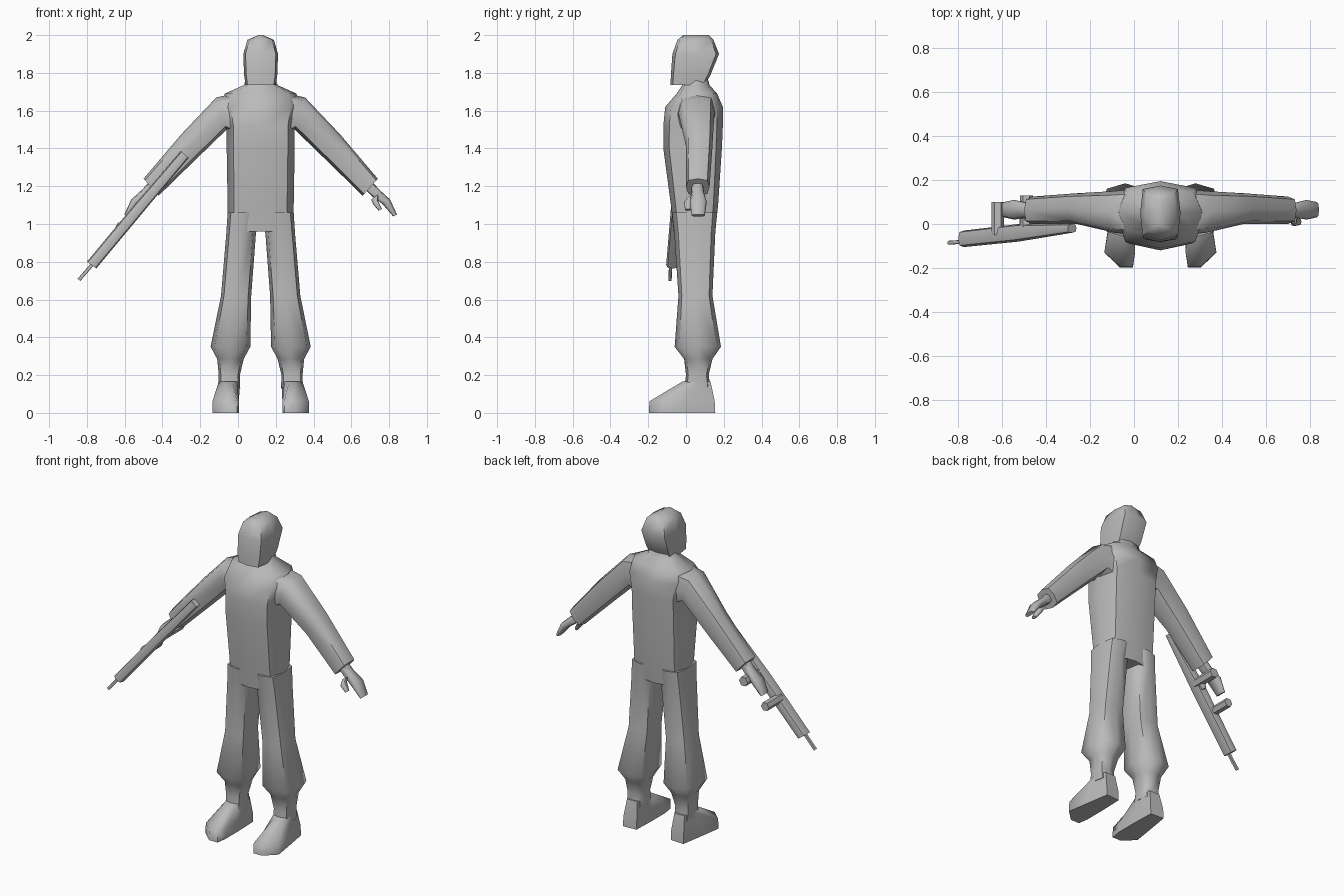
import bpy, bmesh, math
from mathutils import Vector

CX = 0.12  # body centre line; the gun pushes the body off x = 0
grey = bpy.data.materials.new("plain grey")
grey.diffuse_color = (0.5, 0.5, 0.5, 1)


def ring(a, b, y0, y1, k=0.8, n=8):
    """Cross-section whose ends are the (x, z) points a and b, spanning y0..y1."""
    a, b = Vector((a[0], 0, a[1])), Vector((b[0], 0, b[1]))
    mid, u = (a + b) / 2 + Vector((0, (y0 + y1) / 2, 0)), (a - b) / 2
    v = Vector((0, (y1 - y0) / 2, 0))
    pts = []
    for i in range(n):
        t = 2 * math.pi * i / n
        f = k / math.cos(math.pi / 4) if i % 2 else 1
        pts.append(mid + u * math.cos(t) * f + v * math.sin(t) * f)
    return pts


def loft(name, rings, side=1, cx=CX, angle=60):
    """Skin rings into a closed tube; side = -1 mirrors it across the body."""
    bm = bmesh.new()
    loops = [[bm.verts.new((cx + side * p[0], p[1], p[2])) for p in r] for r in rings]
    n = len(loops[0])
    for lo, hi in zip(loops, loops[1:]):
        for i in range(n):
            j = (i + 1) % n
            bm.faces.new((lo[i], lo[j], hi[j], hi[i]))
    bm.faces.new(loops[0])
    bm.faces.new(loops[-1])
    bmesh.ops.recalc_face_normals(bm, faces=bm.faces)
    me = bpy.data.meshes.new(name)
    bm.to_mesh(me)
    bm.free()
    me.materials.append(grey)
    ob = bpy.data.objects.new(name, me)
    bpy.context.collection.objects.link(ob)
    bpy.ops.object.select_all(action='DESELECT')
    ob.select_set(True)
    bpy.context.view_layer.objects.active = ob
    bpy.ops.object.shade_smooth_by_angle(angle=math.radians(angle))
    return ob


def level(z, x0, x1, y0, y1, k=0.8):
    return ring((x1, z), (x0, z), y0, y1, k)


# Torso: height, half width, front, back
loft("torso", [level(z, -w, w, f, b) for z, w, f, b in (
    (0.96, 0.175, -0.065, 0.155), (1.10, 0.175, -0.08, 0.17), (1.40, 0.18, -0.12, 0.19),
    (1.52, 0.18, -0.12, 0.195), (1.62, 0.20, -0.11, 0.195), (1.69, 0.19, -0.05, 0.165),
    (1.735, 0.09, -0.02, 0.125), (1.77, 0.075, -0.01, 0.115))])

# Hooded head
loft("hooded_head", [level(z, -w, w, f, b, 0.87) for z, w, f, b in (
    (1.735, 0.08, -0.082, 0.10), (1.79, 0.088, -0.08, 0.13), (1.90, 0.092, -0.072, 0.175),
    (1.975, 0.07, -0.045, 0.145), (2.0, 0.012, -0.015, 0.12))])

for s, tag in ((1, "left"), (-1, "right")):
    # Trouser leg with gathered hem, and ankle
    loft(tag + "_leg", [level(z, i, o, f, b) for z, i, o, f, b in (
        (1.06, 0.0, 0.175, -0.075, 0.165), (0.95, 0.025, 0.182, -0.062, 0.155),
        (0.62, 0.05, 0.21, -0.04, 0.14), (0.35, 0.055, 0.265, -0.06, 0.185),
        (0.285, 0.09, 0.23, -0.01, 0.14), (0.20, 0.11, 0.222, 0.0, 0.12),
        (0.13, 0.108, 0.222, -0.01, 0.13))], s)

    # Shoe: sole outline, upper edge, ankle opening
    sole = [(0.12, 0.15), (0.115, 0.0), (0.115, -0.13), (0.125, -0.197),
            (0.185, -0.197), (0.255, -0.13), (0.235, 0.0), (0.21, 0.155)]
    top = [(0.13, 0.13), (0.11, 0.06), (0.125, 0.0), (0.15, -0.02),
           (0.18, -0.02), (0.205, 0.0), (0.222, 0.06), (0.20, 0.13)]
    loft(tag + "_shoe", [[(x, y, 0) for x, y in sole],
                         [(x, y * 0.98, 0.062) for x, y in sole],
                         [(x, y, 0.165) for x, y in top]], s)

    # Sleeve from shoulder to open cuff
    loft(tag + "_arm", [
        ring((0.10, 1.70), (0.12, 1.46), -0.05, 0.16),
        ring((0.235, 1.67), (0.18, 1.50), -0.04, 0.15),
        ring((0.42, 1.475), (0.34, 1.345), 0.0, 0.14),
        ring((0.62, 1.24), (0.54, 1.15), 0.0, 0.125)], s)

    # Mitten-like hand and thumb
    loft(tag + "_hand", [
        ring((0.59, 1.225), (0.55, 1.185), 0.03, 0.09),
        ring((0.625, 1.185), (0.585, 1.15), 0.03, 0.095),
        ring((0.685, 1.13), (0.645, 1.105), 0.02, 0.11),
        ring((0.722, 1.05), (0.702, 1.04), 0.03, 0.10)], s)
    loft(tag + "_thumb", [
        ring((0.625, 1.16), (0.585, 1.13), 0.02, 0.06),
        ring((0.62, 1.125), (0.595, 1.105), -0.01, 0.035),
        ring((0.642, 1.08), (0.625, 1.07), -0.005, 0.025)], s)

# Long gun held beside the right hand
loft("gun_body", [ring((-0.302, 1.385), (-0.262, 1.35), -0.04, 0.0),
                  ring((-0.55, 1.10), (-0.50, 1.065), -0.08, 0.0),
                  ring((-0.80, 0.80), (-0.75, 0.765), -0.105, -0.03)], cx=0)
loft("gun_muzzle", [ring((-0.782, 0.788), (-0.768, 0.776), -0.09, -0.072),
                    ring((-0.849, 0.71), (-0.835, 0.698), -0.094, -0.076)], cx=0)


# Grip and magazine stubs standing out behind the gun
def stub(name, x, z, y0, y1, r):
    rings = [[(x + r * math.cos(i * math.pi / 3), y, z + r * math.sin(i * math.pi / 3))
              for i in range(6)] for y in (y0, y1)]
    loft(name, rings, cx=0, angle=50)


stub("gun_grip", -0.49, 1.12, -0.04, 0.13, 0.03)
stub("gun_magazine", -0.62, 0.985, -0.05, 0.10, 0.028)
